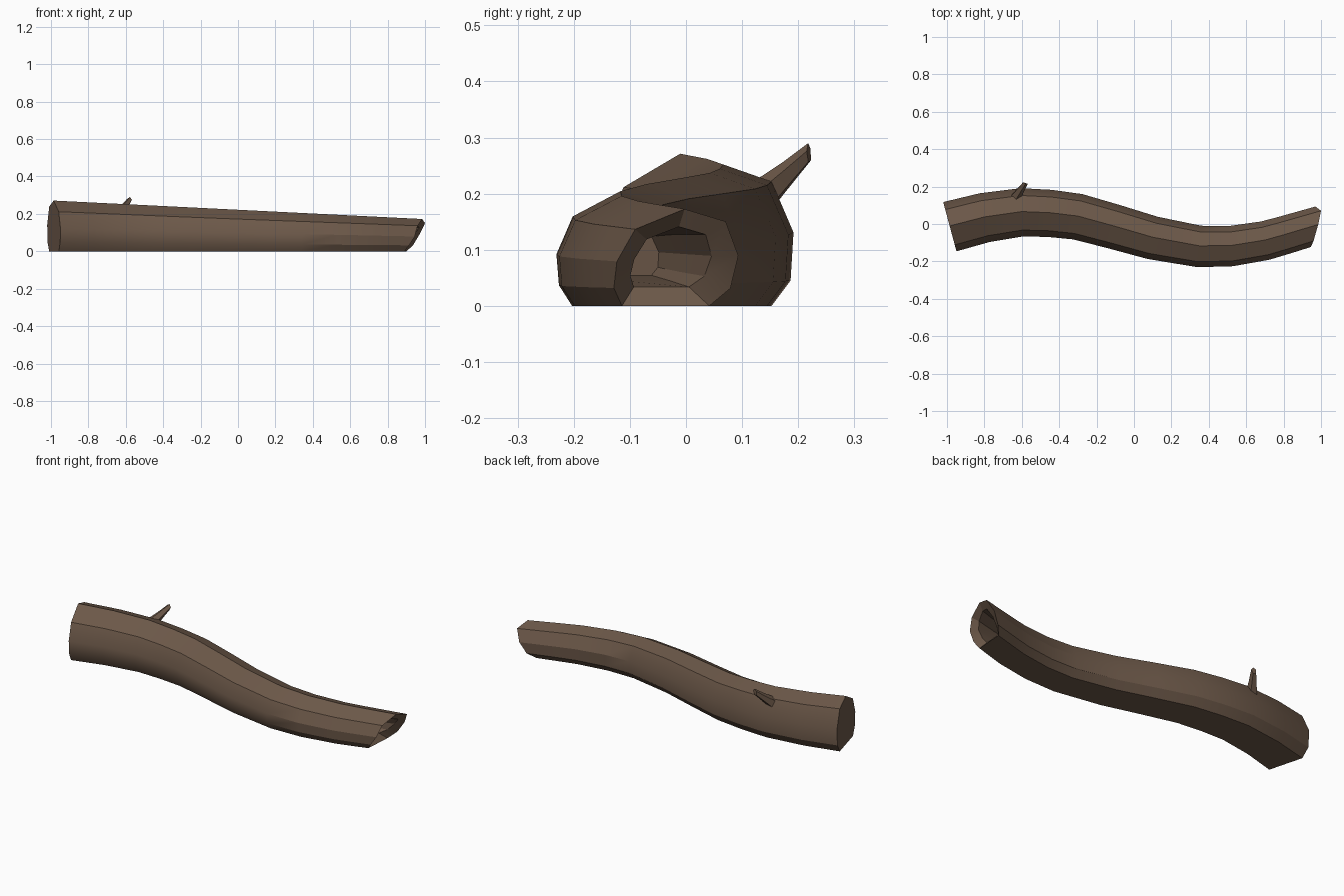
import bpy, bmesh, math
from mathutils import Vector

if "Cube" in bpy.data.objects:
    bpy.data.objects.remove(bpy.data.objects["Cube"])

bark = bpy.data.materials.new("brown bark")
bark.diffuse_color = (0.15, 0.098, 0.066, 1)
bark.use_nodes = True
bark.node_tree.nodes["Principled BSDF"].inputs["Base Color"].default_value = bark.diffuse_color

# S-shaped centre line of the log, seen from above (x, y)
PATH = [(-1.1, -0.045), (-0.985, -0.013), (-0.8, 0.035), (-0.6, 0.064), (-0.45, 0.058), (-0.3, 0.04),
        (-0.1, -0.015), (0.1, -0.073), (0.35, -0.119), (0.52, -0.117),
        (0.7, -0.088), (0.85, -0.046), (1.0, 0.0), (1.1, 0.03)]
# Cross-section: sideways in radii, height as a share of the log height
SECTION = [(0.02, 1.0), (0.68, 0.88), (0.98, 0.52), (0.94, 0.18), (0.68, 0.0),
           (-0.75, 0.0), (-0.96, 0.18), (-1.0, 0.45), (-0.74, 0.78)]
# Ragged x position of each section point at the broken end
RIM_X = [0.985, 1.0, 0.97, 0.935, 0.90, 0.89, 0.915, 0.945, 0.96]


def centre_y(x):
    for (x0, y0), (x1, y1) in zip(PATH, PATH[1:]):
        if x <= x1:
            return y0 + (y1 - y0) * (x - x0) / (x1 - x0)
    return PATH[-1][1]


def place(x, u, w, scale=1.0):
    """Point on the log skin at path position x; scale shrinks it to the core."""
    slope = (centre_y(x + 0.08) - centre_y(x - 0.08)) / 0.16
    n = Vector((-slope, 1, 0)).normalized()
    r, h = 0.119 - 0.019 * x, 0.222 - 0.05 * x
    w = 0.5 + (w - 0.5) * scale
    return Vector((x, centre_y(x), w * h)) + n * u * r * scale


def rim(i, scale=1.0, back=0.0):
    u, w = SECTION[i]
    x = RIM_X[i] - back
    target = x
    for _ in range(3):
        x += target - place(x, u, w, scale).x
    return place(x, u, w, scale)


def build(name, rings):
    bm = bmesh.new()
    loops = [[bm.verts.new(p) for p in ring] for ring in rings]
    n = len(loops[0])
    for a, b in zip(loops, loops[1:]):
        for i in range(n):
            j = (i + 1) % n
            bm.faces.new((a[i], a[j], b[j], b[i]))
    bm.faces.new(loops[0])
    bm.faces.new(loops[-1])
    bmesh.ops.recalc_face_normals(bm, faces=bm.faces)
    mesh = bpy.data.meshes.new(name)
    bm.to_mesh(mesh)
    bm.free()
    mesh.materials.append(bark)
    ob = bpy.data.objects.new(name, mesh)
    bpy.context.collection.objects.link(ob)
    bpy.ops.object.select_all(action='DESELECT')
    ob.select_set(True)
    bpy.context.view_layer.objects.active = ob
    bpy.ops.object.shade_smooth_by_angle(angle=math.radians(28))
    return ob


# Log: outer skin, ragged rim, then the hollow running back inside
idx = range(len(SECTION))
rings = [[place(x, u, w) for u, w in SECTION] for x, _ in PATH[1:11]]
rings.append([place(0.8, u, w) for u, w in SECTION])
rings.append([rim(i) for i in idx])
rings.append([rim(i, 0.62, 0.03) for i in idx])
rings.append([place(0.8, u, w, 0.52) for u, w in SECTION])
rings.append([place(0.68, u, w, 0.42) for u, w in SECTION])
build("hollow_log", rings)

# Broken twig: tapering five-sided stub with a slanted tip
start, end = Vector((-0.645, 0.125, 0.185)), Vector((-0.58, 0.222, 0.275))
axis = (end - start).normalized()
side = axis.cross(Vector((0, 0, 1))).normalized()
up = side.cross(axis)
twig = []
for t, r in [(0, 0.034), (0.3, 0.027), (0.62, 0.02), (0.97, 0.014)]:
    ring = []
    for k in range(5):
        a = math.tau * k / 5
        p = start.lerp(end, t) + r * (side * math.cos(a) + up * math.sin(a))
        if t > 0.9:
            p += axis * 0.012 * math.sin(a + 0.5)
        ring.append(p)
    twig.append(ring)
build("broken_twig", twig)
